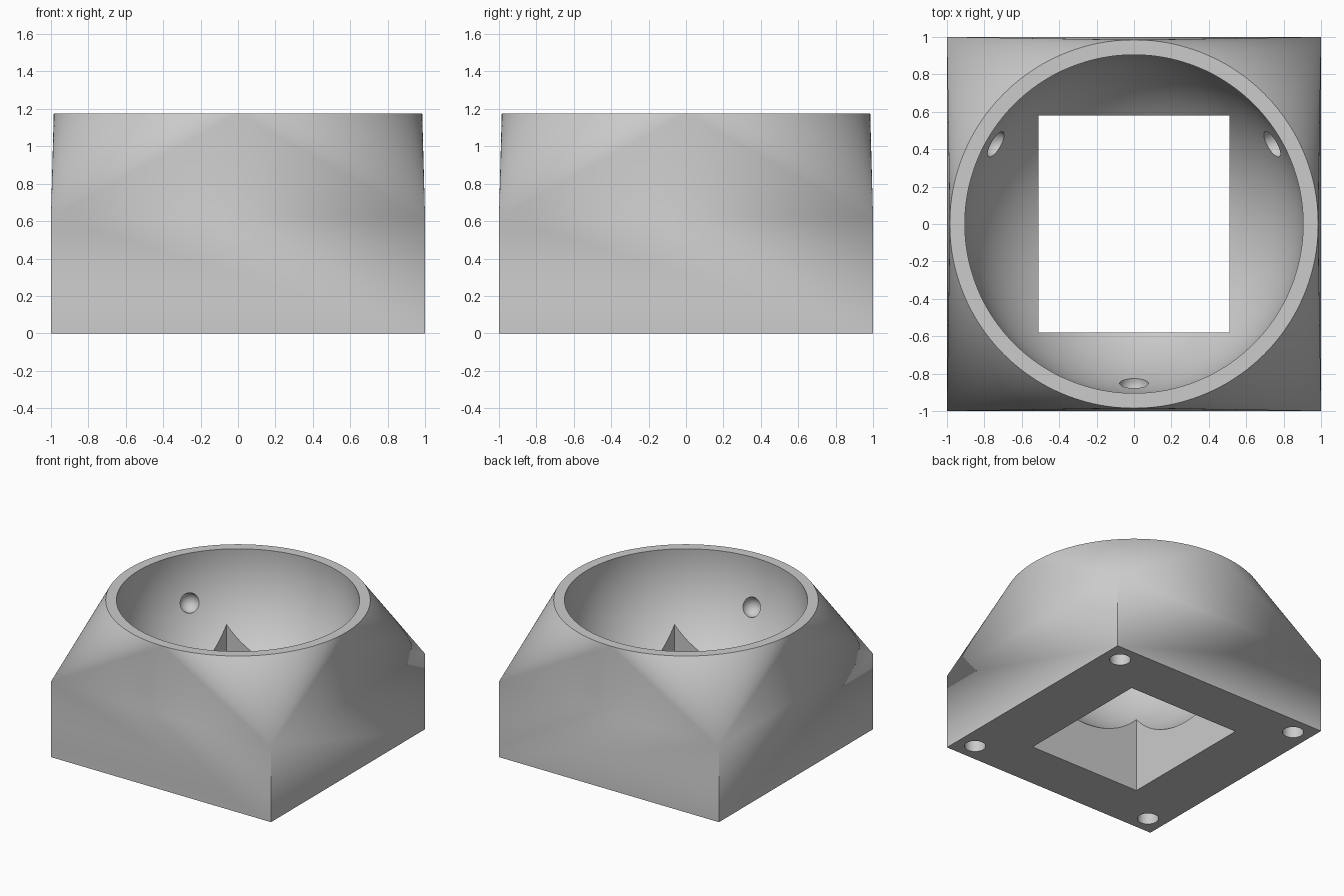
import bpy, bmesh
from math import cos, sin, pi, radians

if "Cube" in bpy.data.objects:
    bpy.data.objects.remove(bpy.data.objects["Cube"], do_unlink=True)

HEIGHT, SHOULDER = 1.175, 0.62
BALL_R, BALL_Z = 0.9085, 1.095

# Single grey material
grey = bpy.data.materials.new("plain grey")
grey.use_nodes = True
colour = (0.6, 0.6, 0.6, 1)
grey.diffuse_color = colour
grey.node_tree.nodes["Principled BSDF"].inputs["Base Color"].default_value = colour

# Body: square block blended into a round rim
bm = bmesh.new()
for x in (-1, 1):
    for y in (-1, 1):
        for z in (0, SHOULDER):
            bm.verts.new((x, y, z))
SEGMENTS = 192
for i in range(SEGMENTS):
    a = 2 * pi * i / SEGMENTS
    bm.verts.new((0.985 * cos(a), 0.985 * sin(a), HEIGHT))
bmesh.ops.convex_hull(bm, input=bm.verts)
bmesh.ops.dissolve_limit(bm, angle_limit=radians(0.05), verts=bm.verts, edges=bm.edges)
bmesh.ops.recalc_face_normals(bm, faces=bm.faces)
mesh = bpy.data.meshes.new("ball_socket")
bm.to_mesh(mesh)
bm.free()
mesh.materials.append(grey)
body = bpy.data.objects.new("ball_socket", mesh)
bpy.context.collection.objects.link(body)


def cut(cutter):
    """Subtract a cutter from the body and discard it."""
    cutter.hide_render = True
    cutter.data.materials.append(grey)
    mod = body.modifiers.new("cut", "BOOLEAN")
    mod.operation, mod.solver, mod.object = "DIFFERENCE", "EXACT", cutter
    bpy.context.view_layer.objects.active = body
    bpy.ops.object.modifier_apply(modifier=mod.name)
    bpy.data.objects.remove(cutter, do_unlink=True)


def ball(radius, location, segments):
    bpy.ops.mesh.primitive_uv_sphere_add(segments=segments, ring_count=segments // 2,
                                         radius=radius, location=location)
    return bpy.context.object


# Spherical bowl
cut(ball(BALL_R, (0, 0, BALL_Z), 128))

# Rectangular window through the floor
bpy.ops.mesh.primitive_cube_add(size=1, location=(0, 0, 0.4))
window = bpy.context.object
window.scale = (1.02, 1.16, 1.2)
cut(window)

# Three small bearing recesses in the bowl wall
for degrees in (30, 150, 270):
    a = radians(degrees)
    cut(ball(0.077, (0.855 * cos(a), 0.855 * sin(a), 0.79), 32))

# Blind screw holes under the four corners
for x in (-0.85, 0.85):
    for y in (-0.85, 0.85):
        bpy.ops.mesh.primitive_cylinder_add(vertices=48, radius=0.08, depth=0.8, location=(x, y, 0))
        cut(bpy.context.object)

# Smooth curved areas, keep corners crisp and flat walls flat
bpy.ops.object.select_all(action="DESELECT")
body.select_set(True)
bpy.context.view_layer.objects.active = body
bpy.ops.object.shade_smooth_by_angle(angle=radians(25))
weighted = body.modifiers.new("weighted normals", "WEIGHTED_NORMAL")
weighted.keep_sharp = True
